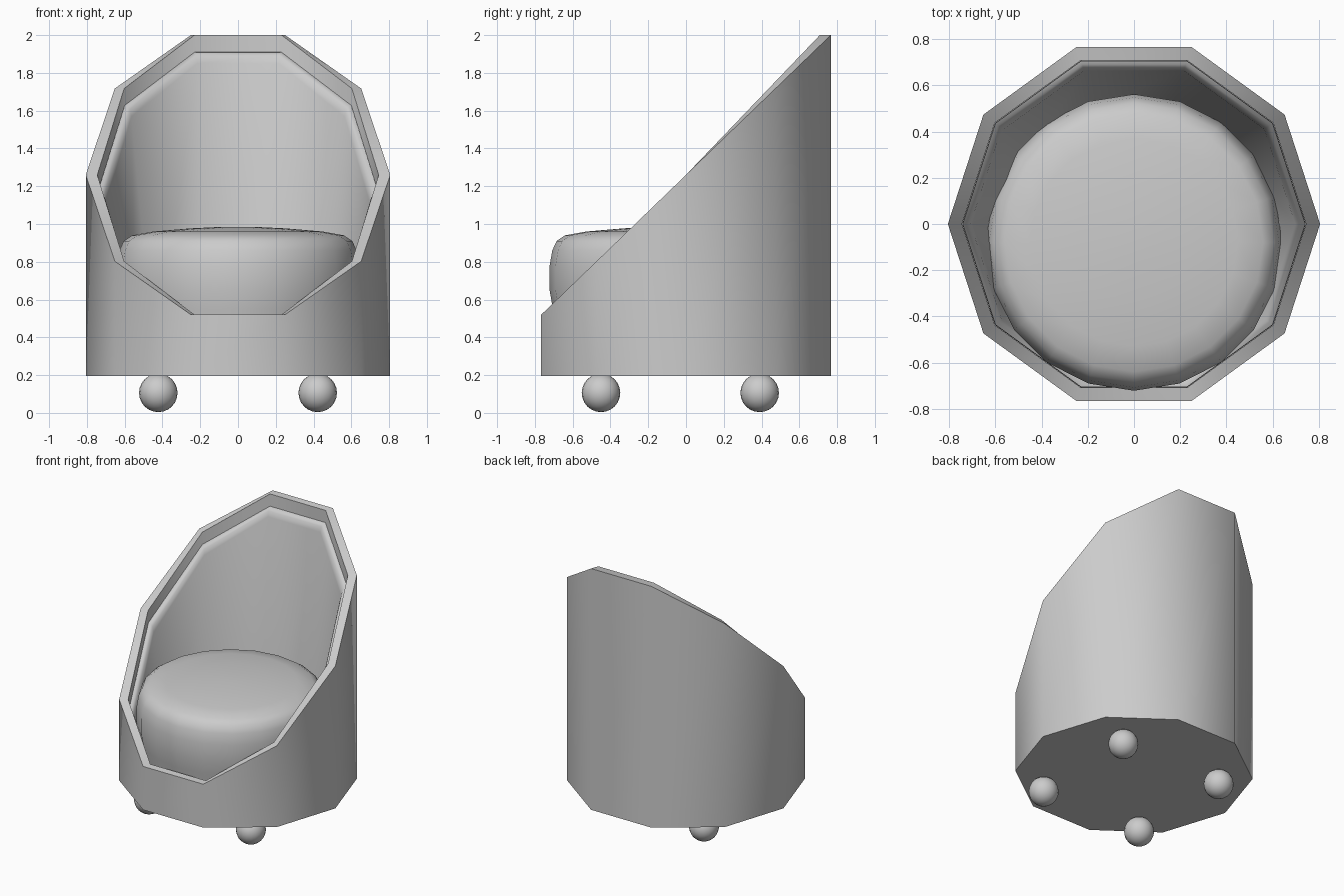
import bpy, bmesh, math

if "Cube" in bpy.data.objects:
    bpy.data.objects.remove(bpy.data.objects["Cube"])

SIDES = 10


def rim_z(k):
    # height of the slanted opening at decagon corner k
    return 1.26 + 0.965 * 0.767 * math.sin(2 * math.pi * k / SIDES) / math.sin(math.radians(72))


def ring_object(name, rings, segs, angle, cap_start=True, cap_end=False, loc=(0, 0, 0)):
    """Bridge rings of (radius, height function) into one mesh."""
    bm = bmesh.new()
    loops = []
    for r, zf in rings:
        loops.append([bm.verts.new((r * math.cos(2 * math.pi * k / segs),
                                    r * math.sin(2 * math.pi * k / segs), zf(k)))
                      for k in range(segs)])
    for a, b in zip(loops, loops[1:]):
        for k in range(segs):
            n = (k + 1) % segs
            bm.faces.new((a[k], a[n], b[n], b[k]))
    if cap_start:
        bm.faces.new(loops[0][::-1])
    if cap_end:
        bm.faces.new(loops[-1])
    me = bpy.data.meshes.new(name)
    bm.to_mesh(me)
    bm.free()
    ob = bpy.data.objects.new(name, me)
    ob.location = loc
    bpy.context.collection.objects.link(ob)
    smooth(ob, angle)
    return ob


def smooth(ob, angle):
    bpy.ops.object.select_all(action='DESELECT')
    ob.select_set(True)
    bpy.context.view_layer.objects.active = ob
    bpy.ops.object.shade_smooth_by_angle(angle=math.radians(angle))


def flat(z):
    return lambda k: z


def below_rim(d):
    return lambda k: rim_z(k) - d


# Outer tub with slanted rim
ring_object("outer_shell", [
    (0.806, flat(0.195)), (0.806, rim_z), (0.745, rim_z), (0.745, flat(0.25))],
    SIDES, 40, cap_end=True)

# Padded lining, tapering down towards the seat
ring_object("back_lining", [
    (0.744, below_rim(0.16)), (0.742, below_rim(0.09)), (0.725, below_rim(0.092)),
    (0.708, below_rim(0.11)), (0.698, below_rim(0.15)), (0.54, flat(0.25))],
    SIDES, 60, cap_start=False, cap_end=True)

# Round seat cushion with a slightly domed top
seat_profile = [(0.58, 0.3), (0.625, 0.55), (0.642, 0.65), (0.642, 0.78), (0.628, 0.86),
                (0.605, 0.91), (0.56, 0.94), (0.45, 0.96), (0.25, 0.977), (0.08, 0.985)]
ring_object("seat_cushion", [(r, flat(z)) for r, z in seat_profile],
            20, 60, cap_end=True, loc=(0, -0.08, 0))

# Ball feet
for sx, side in ((-1, "left"), (1, "right")):
    for y, end in ((-0.45, "front"), (0.39, "back")):
        bpy.ops.mesh.primitive_uv_sphere_add(segments=20, ring_count=12, radius=0.102,
                                             location=(sx * 0.422, y, 0.106))
        foot = bpy.context.object
        foot.name = f"{end}_{side}_foot"
        smooth(foot, 60)
